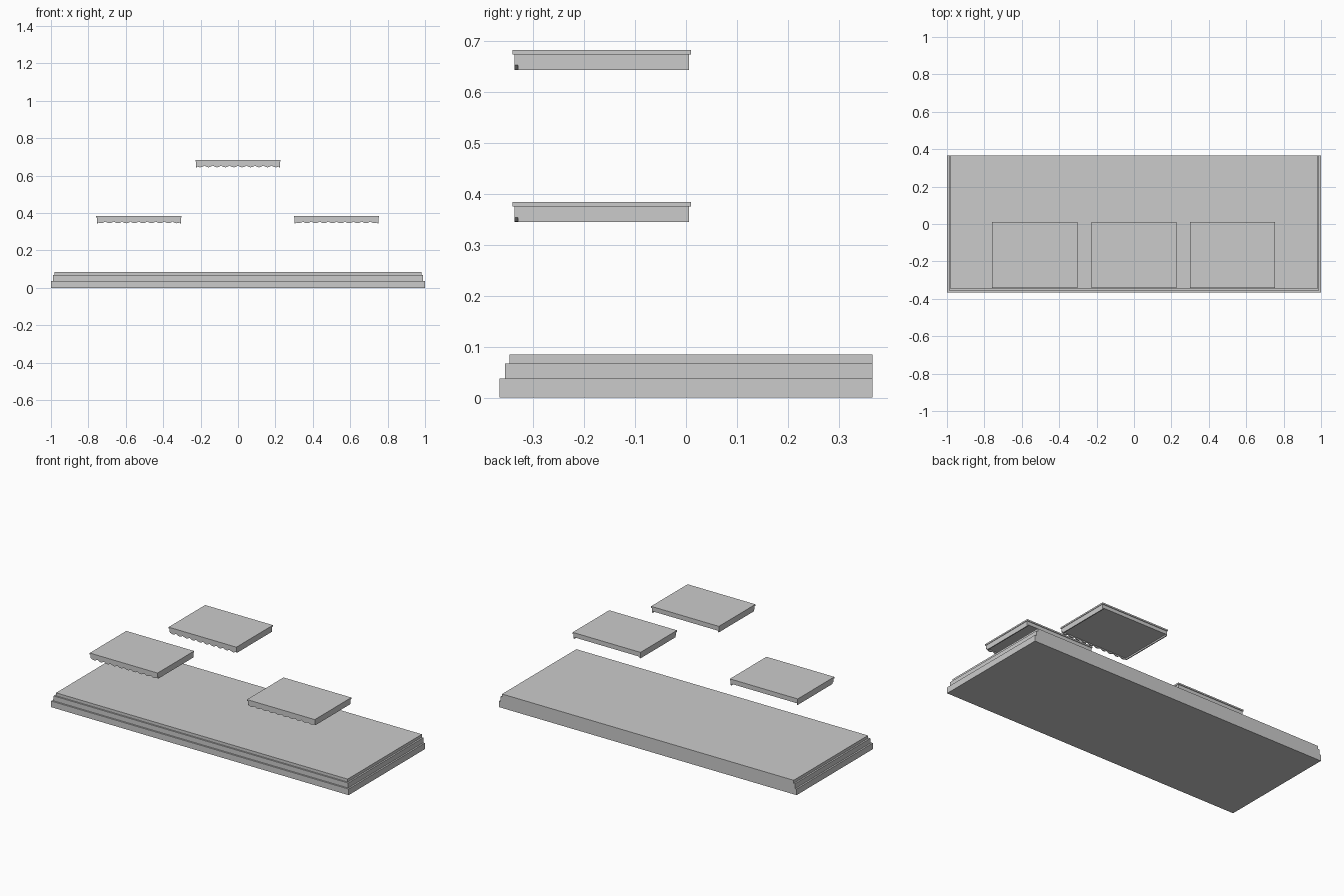
import bpy, bmesh, math

if "Cube" in bpy.data.objects:
    bpy.data.objects.remove(bpy.data.objects["Cube"])


def box(name, x0, x1, y0, y1, z0, z1):
    bm = bmesh.new()
    bmesh.ops.create_cube(bm, size=1)
    for v in bm.verts:
        v.co.x = x1 if v.co.x > 0 else x0
        v.co.y = y1 if v.co.y > 0 else y0
        v.co.z = z1 if v.co.z > 0 else z0
    return finish(bm, name)


def finish(bm, name):
    bmesh.ops.recalc_face_normals(bm, faces=bm.faces[:])
    mesh = bpy.data.meshes.new(name)
    bm.to_mesh(mesh)
    bm.free()
    ob = bpy.data.objects.new(name, mesh)
    bpy.context.collection.objects.link(ob)
    return ob


def scalloped_front(name, cx, half, y0, y1, z_low, z_high, z_top, count=10, seg=6):
    # Upright panel whose lower edge is a row of hanging rounded lobes
    step = 2 * half / count
    pts = [(cx + half, z_top), (cx - half, z_top)]
    for i in range(count * seg + 1):
        t = (i % seg) / seg
        z = z_high - (z_high - z_low) * math.sin(math.pi * t)
        pts.append((cx - half + step * i / seg, z))
    bm = bmesh.new()
    face = bm.faces.new([bm.verts.new((x, y0, z)) for x, z in pts])
    ext = bmesh.ops.extrude_face_region(bm, geom=[face])
    for v in ext["geom"]:
        if isinstance(v, bmesh.types.BMVert):
            v.co.y = y1
    return finish(bm, name)


# Stepped base: flush at the back, stepping in at front and sides
for name, hx, y0, z0, z1 in (
    ("base_bottom_step", 1.0, -0.366, 0.0, 0.037),
    ("base_middle_step", 0.99, -0.356, 0.037, 0.067),
    ("base_top_step", 0.98, -0.347, 0.067, 0.085),
):
    box(name, -hx, hx, y0, 0.366, z0, z1)

# Three floating shelves: thin top plate over a body with scalloped front trim
for label, cx, top in (("left", -0.53, 0.384), ("middle", 0.0, 0.683), ("right", 0.527, 0.384)):
    low, plate, under = top - 0.039, top - 0.009, top - 0.030
    half = 0.225
    box(label + "_shelf_top", cx - 0.228, cx + 0.228, -0.341, 0.01, plate, top)
    box(label + "_shelf_body", cx - half, cx + half, -0.33, 0.006, under, plate)
    scalloped_front(label + "_shelf_front_trim", cx, half, -0.337, -0.33, low, under, plate)
    # Straight side trims
    for side, s in (("left", -1), ("right", 1)):
        a, b = sorted((cx + s * half, cx + s * (half - 0.006)))
        box(f"{label}_shelf_{side}_trim", a, b, -0.33, 0.006, low, under)
